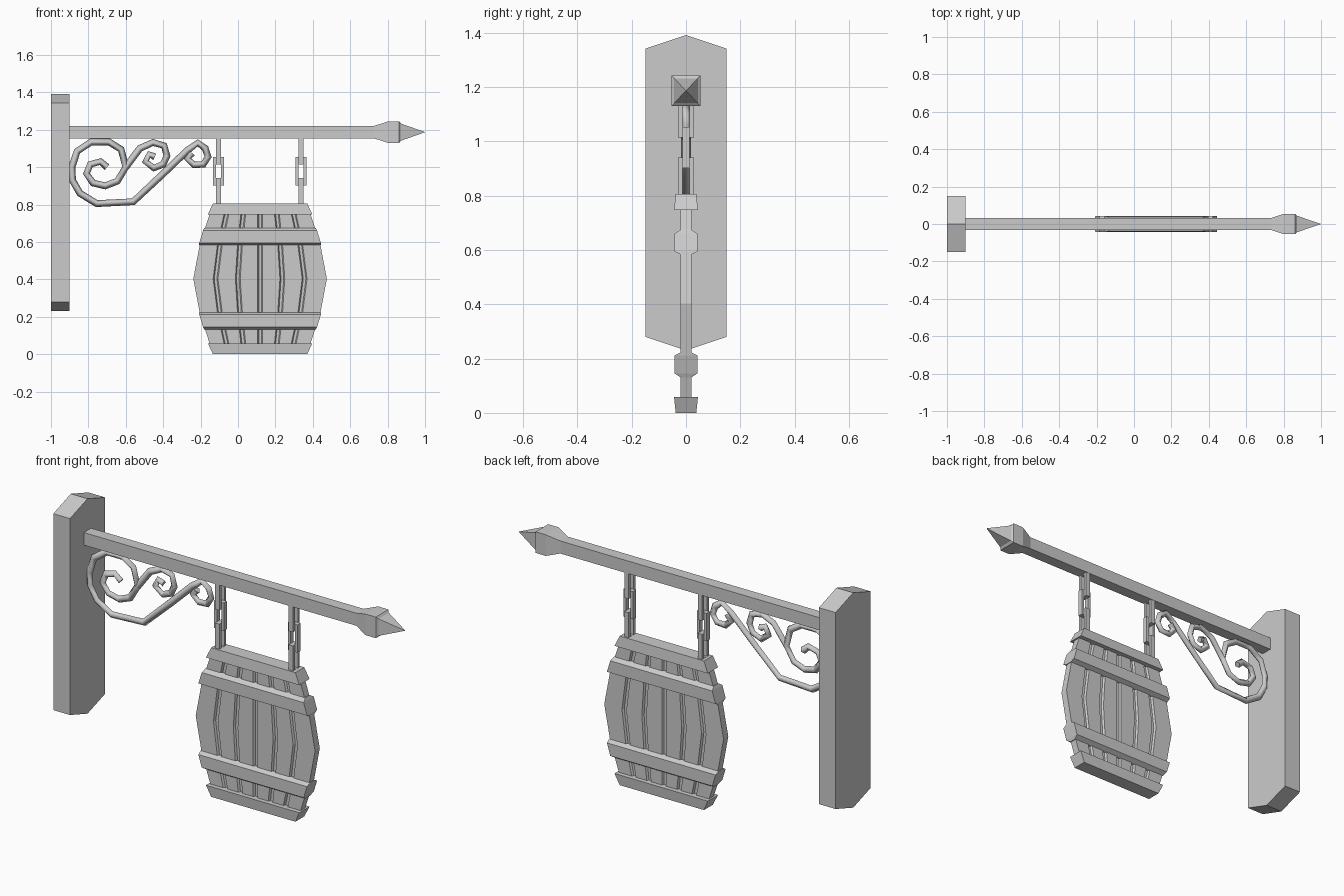
import bpy, math

if "Cube" in bpy.data.objects:
    bpy.data.objects.remove(bpy.data.objects["Cube"])

CX, CZ = 0.118, 0.403          # barrel centre
BZ = 1.187                     # beam axis height


def loft(name, rings):
    """Skin a list of equal-length closed rings and cap both ends."""
    n = len(rings[0])
    verts = [p for r in rings for p in r]
    faces = [list(range(n))[::-1], list(range(len(verts) - n, len(verts)))]
    for k in range(len(rings) - 1):
        for i in range(n):
            j = (i + 1) % n
            faces.append([k * n + i, k * n + j, (k + 1) * n + j, (k + 1) * n + i])
    mesh = bpy.data.meshes.new(name)
    mesh.from_pydata(verts, [], faces)
    ob = bpy.data.objects.new(name, mesh)
    bpy.context.collection.objects.link(ob)
    return ob


def square_x(x, hy, hz):
    return [(x, -hy, BZ - hz), (x, hy, BZ - hz), (x, hy, BZ + hz), (x, -hy, BZ + hz)]


def rect_z(z, hx, hy):
    return [(CX - hx, -hy, z), (CX + hx, -hy, z), (CX + hx, hy, z), (CX - hx, hy, z)]


# Wall plate with pointed ends
outline = [(-.15, .28), (0, .23), (.15, .28), (.15, 1.342), (0, 1.392), (-.15, 1.342)]
loft("wall_plate", [[(x, y, z) for y, z in outline] for x in (-1.0, -.9)])

# Beam with flared head, then the spike
loft("beam", [square_x(*s) for s in
              [(-.91, .031, .034), (.73, .031, .034), (.80, .054, .057),
               (.862, .054, .057), (.882, .03, .033)]])
loft("beam_spike", [square_x(.865, .046, .048), square_x(1.0, .0005, .0005)])

# Barrel staves: grooved cross-section, bulging with height
def stave_ring(dz, hw):
    front = [(-hw, -.02)]
    for k in range(-2, 3):
        g = k * hw / 3
        front += [(g - .013, -.02), (g - .007, -.009), (g + .007, -.009), (g + .013, -.02)]
    front.append((hw, -.02))
    back = [(x, -y) for x, y in reversed(front)]
    return [(CX + x, y, CZ + dz) for x, y in front + back]

loft("barrel_staves", [stave_ring(d, w) for d, w in
                       [(-.39, .255), (-.345, .27), (-.185, .322), (0, .357),
                        (.185, .322), (.345, .27), (.39, .255)]])

# Hoops, mirrored about the barrel middle
for s, label in ((1, "upper"), (-1, "lower")):
    hoop = [(.18, .327, .02), (.192, .325, .043), (.257, .305, .043), (.272, .298, .02)]
    rim = [(.345, .279, .044), (.403, .252, .038)]
    for part, prof in (("hoop", hoop), ("rim", rim)):
        loft(f"{label}_{part}", [rect_z(CZ + s * d, w, t) for d, w, t in prof][::s])


# Chain links: rectangular frames, alternately turned
def chain_link(name, x, z, turned):
    hw, hh, t, d = .029, .075, .016, .013
    rings = []
    for sx, sz in ((-1, -1), (1, -1), (1, 1), (-1, 1)):
        ring = []
        for inset, dep in ((0, -d), (0, d), (t, d), (t, -d)):
            u, v = sx * (hw - inset), sz * (hh - inset)
            ring.append((x + dep, u, z + v) if turned else (x + u, dep, z + v))
        rings.append(ring)
    verts = [p for r in rings for p in r]
    faces = [[k * 4 + i, k * 4 + (i + 1) % 4, (k + 1) % 4 * 4 + (i + 1) % 4, (k + 1) % 4 * 4 + i]
             for k in range(4) for i in range(4)]
    mesh = bpy.data.meshes.new(name)
    mesh.from_pydata(verts, [], faces)
    bpy.context.collection.objects.link(bpy.data.objects.new(name, mesh))

for side, x in (("left", -.104), ("right", .336)):
    for i, z in enumerate((1.09, .978, .866)):
        chain_link(f"{side}_chain_link_{i + 1}", x, z, i != 1)


# Scroll bracket: diamond-section bars following flat paths
def scroll(name, pts):
    cu = bpy.data.curves.new(name, 'CURVE')
    cu.dimensions = '3D'
    cu.bevel_depth, cu.bevel_resolution, cu.use_fill_caps = .019, 0, True
    sp = cu.splines.new('POLY')
    sp.points.add(len(pts) - 1)
    for p, (x, z) in zip(sp.points, pts):
        p.co = (x, z, 0, 1)
    ob = bpy.data.objects.new(name, cu)
    ob.rotation_euler.x = math.pi / 2
    bpy.context.collection.objects.link(ob)
    bpy.ops.object.select_all(action='DESELECT')
    ob.select_set(True)
    bpy.context.view_layer.objects.active = ob
    bpy.ops.object.convert(target='MESH')

scroll("large_scroll", [
    (-.70, 1.0), (-.735, 1.03), (-.79, 1.015), (-.81, .965), (-.775, .915), (-.71, .90),
    (-.645, .925), (-.60, 1.0), (-.625, 1.095), (-.69, 1.135), (-.785, 1.135),
    (-.86, 1.085), (-.888, 1.0), (-.885, .93), (-.845, .86), (-.755, .805), (-.56, .815),
    (-.40, .965), (-.27, 1.09), (-.215, 1.13), (-.175, 1.10), (-.16, 1.055),
    (-.185, 1.015), (-.235, 1.012), (-.27, 1.045), (-.245, 1.075)])
scroll("middle_scroll", [
    (-.60, 1.0), (-.525, 1.10), (-.455, 1.132), (-.395, 1.115), (-.38, 1.06),
    (-.40, 1.015), (-.45, .995), (-.495, 1.03), (-.475, 1.068), (-.445, 1.055)])
